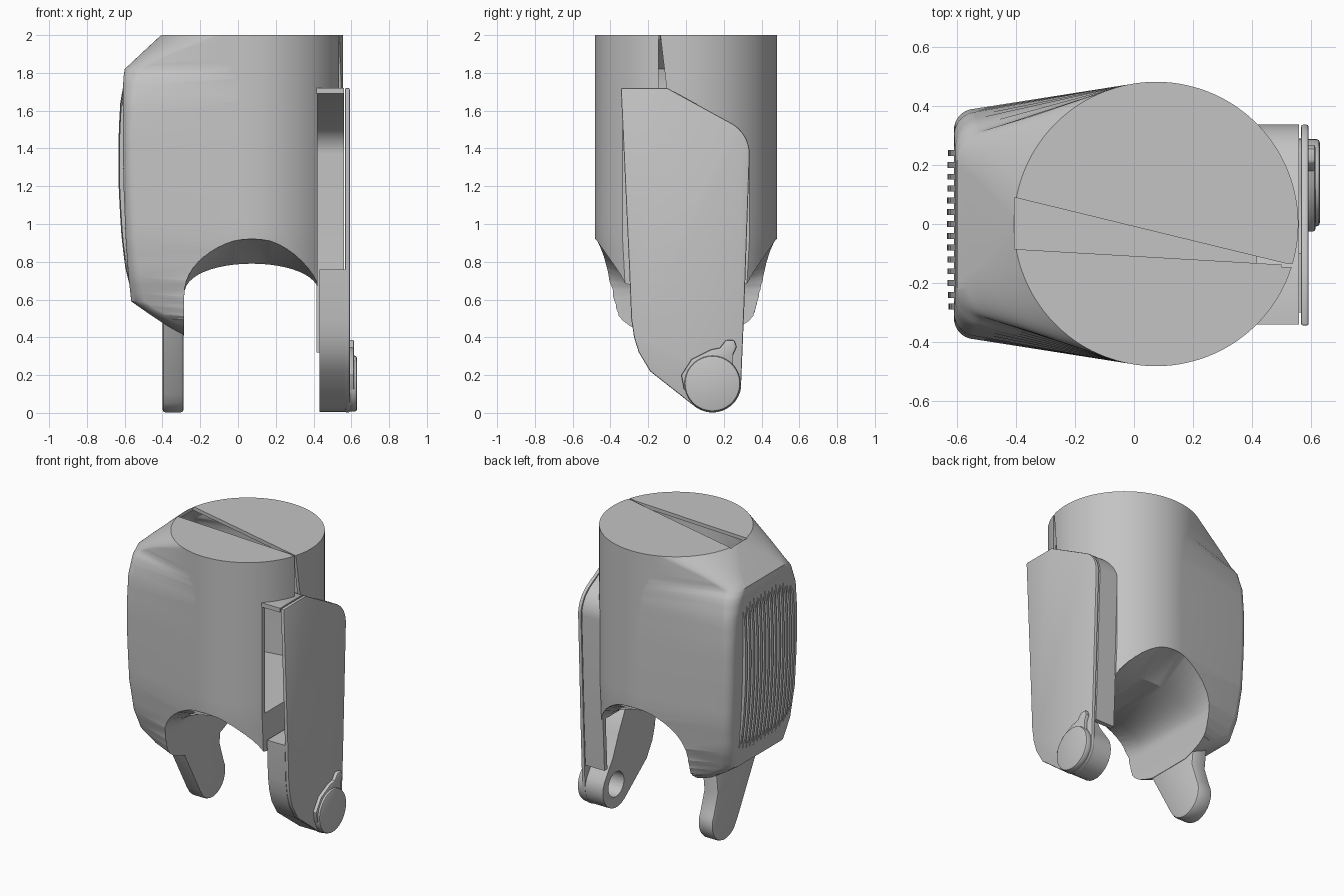
import bpy, bmesh
from math import cos, sin, pi, radians

cube = bpy.data.objects.get("Cube")
if cube:
    bpy.data.objects.remove(cube, do_unlink=True)

grey = bpy.data.materials.new("plain grey")
grey.use_nodes = True
grey.diffuse_color = (0.55, 0.55, 0.55, 1)
grey.node_tree.nodes["Principled BSDF"].inputs["Base Color"].default_value = (0.55, 0.55, 0.55, 1)


def loft(name, rings):
    """Closed solid through a list of equal-length point rings."""
    bm = bmesh.new()
    rows = [[bm.verts.new(p) for p in ring] for ring in rings]
    n = len(rows[0])
    for a, b in zip(rows, rows[1:]):
        for i in range(n):
            j = (i + 1) % n
            bm.faces.new((a[i], a[j], b[j], b[i]))
    bm.faces.new(rows[0])
    bm.faces.new(rows[-1])
    bmesh.ops.recalc_face_normals(bm, faces=bm.faces)
    mesh = bpy.data.meshes.new(name)
    bm.to_mesh(mesh)
    bm.free()
    obj = bpy.data.objects.new(name, mesh)
    bpy.context.collection.objects.link(obj)
    mesh.materials.append(grey)
    return obj


def slab(name, outline, x0, x1):
    """Side profile (y, z) extruded between two x positions."""
    return loft(name, [[(x, y, z) for y, z in outline] for x in (x0, x1)])


def arc(cy, cz, r, start, end, n=12):
    angles = [radians(start + (end - start) * i / n) for i in range(n + 1)]
    return [(cy + r * cos(a), cz + r * sin(a)) for a in angles]


def activate(obj):
    bpy.ops.object.select_all(action='DESELECT')
    obj.select_set(True)
    bpy.context.view_layer.objects.active = obj


def cut(obj, cutter):
    cutter.hide_render = True
    mod = obj.modifiers.new("cut", 'BOOLEAN')
    mod.operation = 'DIFFERENCE'
    mod.solver = 'EXACT'
    mod.object = cutter
    activate(obj)
    bpy.ops.object.modifier_apply(modifier=mod.name)
    bpy.data.objects.remove(cutter, do_unlink=True)


def bevel(obj, width):
    mod = obj.modifiers.new("bevel", 'BEVEL')
    mod.width = width
    mod.segments = 2
    mod.limit_method = 'ANGLE'
    mod.angle_limit = radians(50)
    activate(obj)
    bpy.ops.object.modifier_apply(modifier=mod.name)


# Sleeve sections: height, front wall x, corner depth, corner radius, depth scale.
# Each is a circle joined by straight flanks to two rounded front corners.
CX, R = 0.075, 0.482
SECTIONS = [(0.41, -0.3, 0.26, 0.15, 0.9), (0.46, -0.375, 0.33, 0.14, 0.92),
            (0.52, -0.465, 0.35, 0.12, 0.94), (0.59, -0.565, 0.34, 0.1, 0.95),
            (0.72, -0.58, 0.375, 0.08, 0.965), (0.93, -0.595, 0.385, 0.07, 1),
            (1.2, -0.606, 0.39, 0.07, 1), (1.45, -0.61, 0.39, 0.07, 1),
            (1.65, -0.61, 0.38, 0.08, 1), (1.77, -0.607, 0.35, 0.1, 1),
            (1.82, -0.6, 0.32, 0.12, 1), (1.9, -0.515, 0.38, 0.25, 1),
            (2.0, CX - R, R, R, 1)]


def section_at(z):
    for lo, hi in zip(SECTIONS, SECTIONS[1:]):
        if z <= hi[0]:
            f = (z - lo[0]) / (hi[0] - lo[0])
            return [a + f * (b - a) for a, b in zip(lo, hi)]


def section_ring(z, inset=0.0, n=128):
    _, front, depth, radius, scale = section_at(z)
    ring = []
    for i in range(n):
        c, s = cos(2 * pi * (i + 0.5) / n), sin(2 * pi * (i + 0.5) / n)
        side = 1 if s > 0 else -1
        circles = [(CX, 0, min(R, CX - front)),
                   (front + radius, side * (depth - radius), radius)]
        x, y, r = max(circles, key=lambda k: k[0] * c + k[1] * s + k[2])
        ring.append((x + (r - inset) * c, (y + (r - inset) * s) * scale, z))
    return ring


# Extra sections between the main ones keep the shoulders smooth
heights = [lo[0] + (hi[0] - lo[0]) * i / 3
           for lo, hi in zip(SECTIONS, SECTIONS[1:]) for i in range(3)] + [2.0]
sleeve = loft("sleeve", [section_ring(z) for z in heights])

# Hollow inside of the sleeve
inner = [0.945] + [z for z in heights if 0.96 < z < 1.96] + [1.975]
cut(sleeve, loft("cavity", [section_ring(z, 0.02) for z in inner]))


# Arched underside, lower in the middle than at the two mouths
def arch_ring(y, top):
    ring = [(-0.285, y, -0.1)]
    for i in range(25):
        a = pi - pi * i / 24
        ring.append((0.073 + 0.358 * cos(a), y, 0.62 + (top - 0.62) * max(sin(a), 0) ** 0.85))
    return ring + [(0.431, y, -0.1)]


cut(sleeve, loft("arch_cutter", [arch_ring(y, t) for y, t in
    [(-0.7, 0.93), (-0.47, 0.92), (-0.25, 0.79), (0.25, 0.79), (0.47, 0.92), (0.7, 0.93)]]))

# Side opening behind the cover, following the cover's curved back edge
cover_back = [(-0.1, 1.72)] + arc(0.15, 1.37, 0.187, 62, 0)
cut(sleeve, slab("side_cutter", [(-0.6, 1.72)] + cover_back + [(0.337, 0.3), (-0.6, 0.3)],
                 0.42, 0.8))

# Wedge slot in the top, with a narrow notch where it meets the side
wedge = [(-0.405, 0.09), (-0.405, -0.085), (0.54, -0.14)]
cut(sleeve, loft("slot_cutter", [[(x, y, z) for x, y in wedge] for z in (1.9, 2.1)]))
cut(sleeve, slab("notch_cutter", [(-0.145, 1.7), (-0.1, 1.7), (-0.138, 2.02), (-0.145, 2.02)],
                 0.5, 0.7))

# Vertical grille ribs on the -x face
ribs = []
for k in range(14):
    y = -0.28 + 0.04 * k
    edge = (abs(y) / 0.33) ** 4
    low, high = 0.68 + 0.13 * edge, 1.73 - 0.12 * edge
    rings = []
    for i in range(13):
        f = i / 12
        z = low + f * (high - low)
        face = section_at(z)[1]
        out = face - (0.026 - 0.01 * edge) * (sin(pi * f) ** 0.5 if 0 < i < 12 else 0)
        rings.append([(face + 0.015, y - 0.01, z), (out, y - 0.01, z),
                      (out, y + 0.01, z), (face + 0.015, y + 0.01, z)])
    ribs.append(loft(f"grille_rib_{k + 1}", rings))

# Cover plate on the +x side
front_curve = [(-0.29, 0.5), (-0.275, 0.4), (-0.25, 0.32), (-0.19, 0.22)]
foot = arc(0.14, 0.155, 0.153, -125, 5)
plate = slab("cover_plate", [(-0.345, 1.72), (-0.3, 0.75)] + front_curve + foot
             + [(0.31, 0.6)] + cover_back[::-1], 0.566, 0.592)
bevel(plate, 0.008)

# Curved rim between the plate and the sleeve
rim = slab("cover_rim", [(-0.34, 1.72)] + cover_back + [(0.31, 0.6), (0.297, 0.32), (0.265, 0.32),
           (0.28, 0.6)] + arc(0.15, 1.37, 0.157, 0, 62) + [(-0.11, 1.69), (-0.34, 1.69)],
           0.415, 0.56)

# Lower arm with a pivot hole
arm = slab("pivot_arm", [(-0.3, 0.76)] + front_curve + arc(0.14, 0.155, 0.15, -125, 40)
           + [(0.18, 0.36), (0.12, 0.5), (0.04, 0.66), (-0.1, 0.76)], 0.432, 0.568)
cut(arm, slab("pivot_hole_cutter", arc(0.145, 0.165, 0.085, 0, 348, 29), 0.3, 0.556))

# Round cap outside the pivot, with a shallow raised shoulder above it
cap = slab("pivot_cap", arc(0.14, 0.155, 0.148, 0, 350, 35), 0.58, 0.63)
shoulder = slab("pivot_shoulder", [
    (-0.01, 0.12), (-0.025, 0.2), (0.03, 0.285), (0.13, 0.335), (0.18, 0.345), (0.21, 0.385),
    (0.255, 0.385), (0.268, 0.35), (0.25, 0.31), (0.25, 0.22)], 0.58, 0.615)
bevel(cap, 0.012)
bevel(shoulder, 0.008)

# Opposite leg below the skirt
leg = slab("lower_leg", [(-0.25, 0.6), (-0.22, 0.5), (0.0, 0.1)]
           + arc(0.14, 0.145, 0.143, -140, 30) + [(0.22, 0.35), (0.25, 0.6)], -0.4, -0.288)
bevel(leg, 0.015)

# Smooth curved faces while keeping sharp edges
for obj in [sleeve, plate, rim, arm, cap, shoulder, leg] + ribs:
    activate(obj)
    bpy.ops.object.shade_smooth_by_angle(angle=radians(30))
